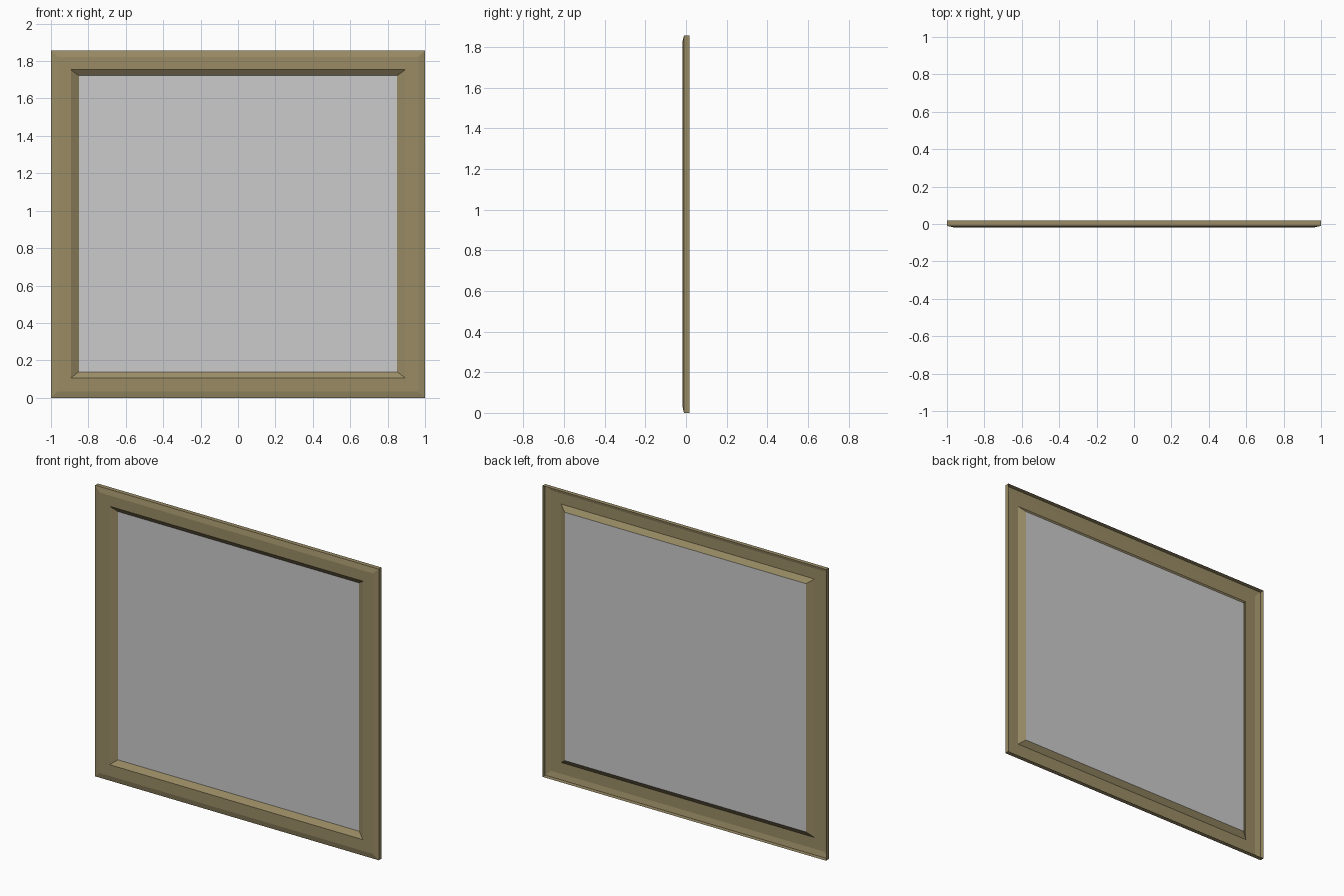
import bpy, bmesh

if "Cube" in bpy.data.objects:
    bpy.data.objects.remove(bpy.data.objects["Cube"])

# Nested rectangles, back rim to glass edge: half width, bottom z, top z, depth y
RINGS = [
    (1.000, 0.000, 1.856, 0.018),   # back rim
    (1.000, 0.000, 1.856, -0.010),  # front of the outer wall
    (0.964, 0.034, 1.822, -0.018),  # outer chamfer
    (0.894, 0.106, 1.754, -0.018),  # flat front face
    (0.851, 0.139, 1.722, 0.006),   # inner lip, at the glass
]


def corners(bm, ring):
    w, z0, z1, y = ring
    return [bm.verts.new(p) for p in ((-w, y, z0), (w, y, z0), (w, y, z1), (-w, y, z1))]


def make_object(name, bm, colour=None):
    mesh = bpy.data.meshes.new(name)
    bm.to_mesh(mesh)
    bm.free()
    obj = bpy.data.objects.new(name, mesh)
    bpy.context.collection.objects.link(obj)
    if colour:
        mat = bpy.data.materials.new(name + "_paint")
        mat.diffuse_color = colour
        mat.use_nodes = True
        mat.node_tree.nodes["Principled BSDF"].inputs["Base Color"].default_value = mat.diffuse_color
        mesh.materials.append(mat)
    return obj


# Frame: thin open-backed moulding with mitred corners
bm = bmesh.new()
loops = [corners(bm, r) for r in RINGS]
for a, b in zip(loops, loops[1:]):
    for i in range(4):
        j = (i + 1) % 4
        bm.faces.new((a[i], a[j], b[j], b[i]))
make_object("frame", bm, (0.32, 0.26, 0.13, 1))

# Glass: single pane held by the inner lip
bm = bmesh.new()
bm.faces.new(corners(bm, RINGS[-1]))
make_object("glass_pane", bm)
